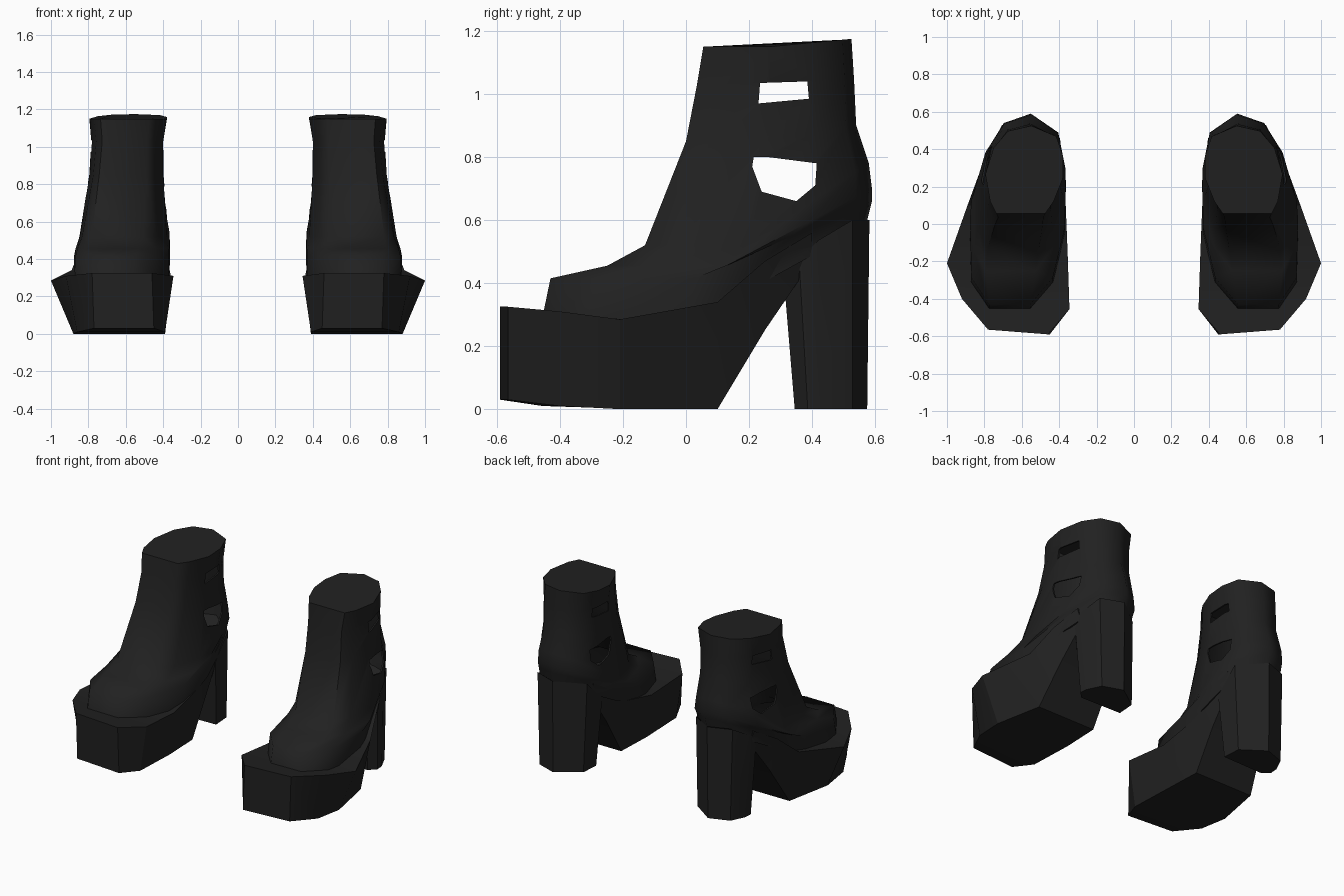
import bpy
import bmesh
from math import radians

default_cube = bpy.data.objects.get("Cube")
if default_cube:
    bpy.data.objects.remove(default_cube, do_unlink=True)

# Single black leather colour
leather = bpy.data.materials.new("black_leather")
leather.use_nodes = True
colour = (0.015, 0.015, 0.015, 1)
leather.diffuse_color = colour
leather.node_tree.nodes["Principled BSDF"].inputs["Base Color"].default_value = colour


def loft(name, rings):
    """Skin a list of equally long closed rings and cap both ends."""
    bm = bmesh.new()
    loops = [[bm.verts.new(point) for point in ring] for ring in rings]
    count = len(loops[0])
    for lower, upper in zip(loops, loops[1:]):
        for i in range(count):
            j = (i + 1) % count
            bm.faces.new((lower[i], lower[j], upper[j], upper[i]))
    bm.faces.new(loops[0][::-1])
    bm.faces.new(loops[-1])
    bmesh.ops.recalc_face_normals(bm, faces=bm.faces)
    mesh = bpy.data.meshes.new(name)
    bm.to_mesh(mesh)
    bm.free()
    mesh.materials.append(leather)
    obj = bpy.data.objects.new(name, mesh)
    bpy.context.collection.objects.link(obj)
    return obj


def select_only(obj):
    bpy.ops.object.select_all(action="DESELECT")
    obj.select_set(True)
    bpy.context.view_layer.objects.active = obj


def apply_modifier(obj, kind, **settings):
    modifier = obj.modifiers.new(kind.lower(), kind)
    for key, value in settings.items():
        setattr(modifier, key, value)
    select_only(obj)
    bpy.ops.object.modifier_apply(modifier=modifier.name)


def finish_pair(obj, angle):
    """Mirror the left part to the right boot and shade it."""
    apply_modifier(obj, "MIRROR", use_mirror_merge=False)
    select_only(obj)
    bpy.ops.object.shade_smooth_by_angle(angle=radians(angle))


def upper_ring(nose, front, back):
    """Nose is the front flat's share; each end is y, z, centre x, half width."""
    outline = [(nose, 0), (0.81, 0.14), (1, 0.45), (0.85, 0.75), (0.52, 0.94),
               (-0.08, 1), (-0.75, 0.88), (-0.97, 0.65), (-1, 0.4),
               (-0.81, 0.14), (-nose, 0)]
    ring = []
    for u, v in outline:
        y, z, centre, width = (a + (b - a) * v for a, b in zip(front, back))
        rise = max(0, (v - 0.45) / 0.55)
        z = front[1] + (back[1] - front[1]) * rise
        ring.append((centre + u * width, y, z))
    return ring


# Upper: hollow shell from the welt to the closed top
upper = loft("boot_uppers", [
    upper_ring(0.4, (-0.46, 0.27, 0.665, 0.277), (0.57, 0.58, 0.57, 0.23)),
    upper_ring(0.4, (-0.43, 0.415, 0.665, 0.275), (0.59, 0.66, 0.57, 0.23)),
    upper_ring(0.5, (-0.25, 0.455, 0.66, 0.265), (0.59, 0.7, 0.57, 0.23)),
    upper_ring(0.55, (-0.13, 0.52, 0.645, 0.25), (0.58, 0.78, 0.575, 0.215)),
    upper_ring(0.62, (0, 0.85, 0.615, 0.205), (0.54, 0.9, 0.575, 0.19)),
    upper_ring(0.62, (0.035, 1.03, 0.605, 0.195), (0.533, 1.05, 0.575, 0.19)),
    upper_ring(0.62, (0.055, 1.15, 0.605, 0.21), (0.525, 1.175, 0.565, 0.205)),
])
apply_modifier(upper, "SOLIDIFY", thickness=0.01, offset=-1)

# Openings through the sides of the shaft
windows = {
    "ankle_opening": [(0.21, 0.77), (0.24, 0.69), (0.35, 0.66), (0.41, 0.71),
                      (0.415, 0.78), (0.26, 0.8), (0.215, 0.8)],
    "strap_opening": [(0.23, 0.97), (0.39, 0.985), (0.385, 1.04), (0.235, 1.035)],
}
for name, profile in windows.items():
    cutter = loft(name, [[(x, y, z) for y, z in profile] for x in (0.2, 1)])
    cutter.hide_render = True
    apply_modifier(upper, "BOOLEAN", operation="DIFFERENCE", solver="EXACT", object=cutter)
    bpy.data.objects.remove(cutter, do_unlink=True)
finish_pair(upper, 60)


# Platform sole: stations from the toe to the arch
def sole_station(y_in, y_out, top_in, top_out, top_z, low_in, low_out, low_z):
    return [(top_in, y_in, top_z), (top_out, y_out, top_z),
            (low_out, y_out, low_z), (low_in, y_in, low_z)]


sole = loft("platform_soles", [
    sole_station(-0.59, -0.565, 0.46, 0.78, 0.325, 0.45, 0.77, 0.03),
    sole_station(-0.455, -0.4, 0.345, 0.92, 0.31, 0.39, 0.86, 0.01),
    sole_station(-0.15, -0.21, 0.355, 1, 0.285, 0.39, 0.88, 0),
    sole_station(0.1, 0.1, 0.365, 0.89, 0.34, 0.4, 0.82, 0),
    sole_station(0.25, 0.25, 0.37, 0.835, 0.47, 0.4, 0.78, 0.25),
    sole_station(0.4, 0.4, 0.39, 0.775, 0.56, 0.41, 0.74, 0.47),
])
finish_pair(sole, 25)

# Block heel: faceted column with a sloping top
heel_plan = [(-0.97, 0.03), (0.75, 0), (1, 0.18), (0.98, 0.4), (0.72, 0.8),
             (-0.05, 1), (-0.92, 0.55)]


def heel_ring(y_front, y_back, width, z_front, z_back):
    return [(0.57 + u * width, y_front + (y_back - y_front) * v,
             z_front + (z_back - z_front) * min(1, v * 1.6))
            for u, v in heel_plan]


heel = loft("block_heels", [
    heel_ring(0.345, 0.575, 0.17, 0, 0),
    heel_ring(0.31, 0.582, 0.19, 0.42, 0.6),
])
finish_pair(heel, 40)
